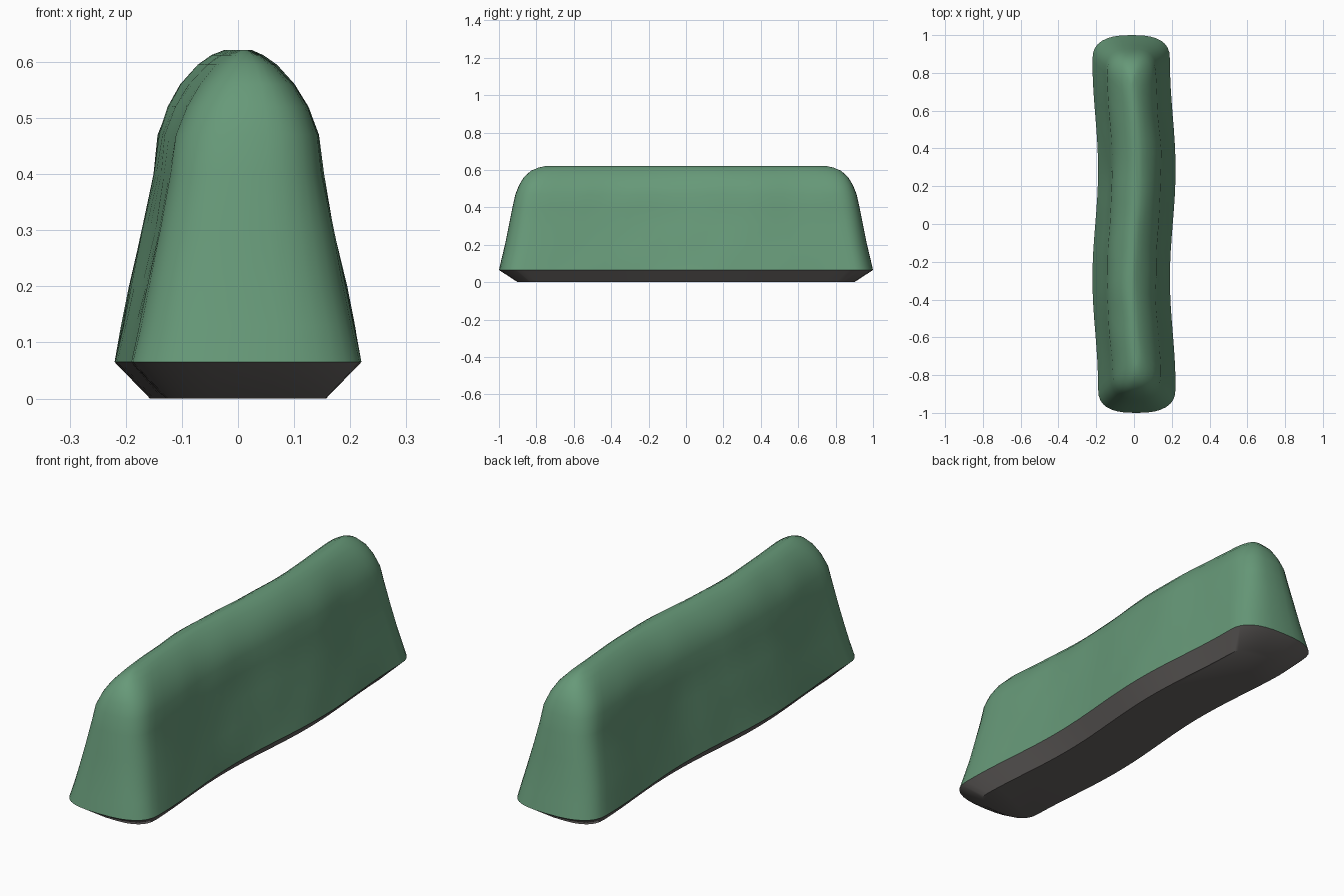
import bpy, bmesh, math
from mathutils import Vector, noise

cube = bpy.data.objects.get("Cube")
if cube:
    bpy.data.objects.remove(cube, do_unlink=True)


def make_material(name, rgb):
    mat = bpy.data.materials.new(name)
    mat.use_nodes = True
    mat.diffuse_color = (*rgb, 1)
    mat.node_tree.nodes["Principled BSDF"].inputs["Base Color"].default_value = (*rgb, 1)
    return mat


def outline(width, length, cap, power=2.6, sides=24, arc=8):
    """Long rounded loop that snakes gently along y."""
    straight = length - cap
    half = [(width, -straight + 2 * straight * i / sides) for i in range(sides)]
    for i in range(2 * arc):
        a = math.pi * i / (2 * arc)
        c, s = math.cos(a), math.sin(a)
        x = math.copysign(abs(c) ** (2 / power), c) * width
        half.append((x, straight + cap * s ** (2 / power)))
    loop = half + [(-x, -y) for x, y in half]
    return [(x + 0.015 * math.sin(2 * math.pi * y / 1.15), y) for x, y in loop]


def loft(name, levels, mat, lumps=0.0, cap_first=False, cap_last=False, angle=35):
    """Skin a stack of outlines given as (z, half width, half length, cap depth)."""
    bm = bmesh.new()
    rings = []
    for k, (z, width, length, cap) in enumerate(levels):
        ring = []
        for x, y in outline(width, length, cap):
            p = Vector((x, y, z))
            if 0 < k < len(levels) - 1:
                p.x += lumps * noise.noise(p * 6)
            ring.append(bm.verts.new(p))
        rings.append(ring)
    n = len(rings[0])
    for low, high in zip(rings, rings[1:]):
        for i in range(n):
            j = (i + 1) % n
            bm.faces.new((low[i], low[j], high[j], high[i]))
    if cap_first:
        bm.faces.new(rings[0][::-1])
    if cap_last:
        bm.faces.new(rings[-1])
    mesh = bpy.data.meshes.new(name)
    bm.to_mesh(mesh)
    bm.free()
    mesh.materials.append(mat)
    obj = bpy.data.objects.new(name, mesh)
    bpy.context.collection.objects.link(obj)
    bpy.ops.object.select_all(action="DESELECT")
    obj.select_set(True)
    bpy.context.view_layer.objects.active = obj
    bpy.ops.object.shade_smooth_by_angle(angle=math.radians(angle))
    return obj


green = make_material("leaf green", (0.135, 0.32, 0.19))
grey = make_material("soil grey", (0.14, 0.13, 0.125))

# Rounded, clipped foliage: flared at the foot, domed at the top
foliage = [
    (0.065, 0.205, 1.0), (0.13, 0.192, 0.985), (0.2, 0.177, 0.968),
    (0.3, 0.156, 0.948), (0.4, 0.138, 0.928), (0.47, 0.129, 0.912),
    (0.52, 0.11, 0.892), (0.56, 0.086, 0.868), (0.595, 0.054, 0.83),
    (0.612, 0.03, 0.79), (0.621, 0.01, 0.75),
]
loft("hedge_foliage", [(z, w, l, 0.13) for z, w, l in foliage], green,
     lumps=0.006, cap_last=True, angle=50)

# Bevelled foot tapering in to the ground
loft("hedge_base", [(0, 0.142, 0.9, 0.1), (0.065, 0.205, 1.0, 0.13)], grey, cap_first=True)
